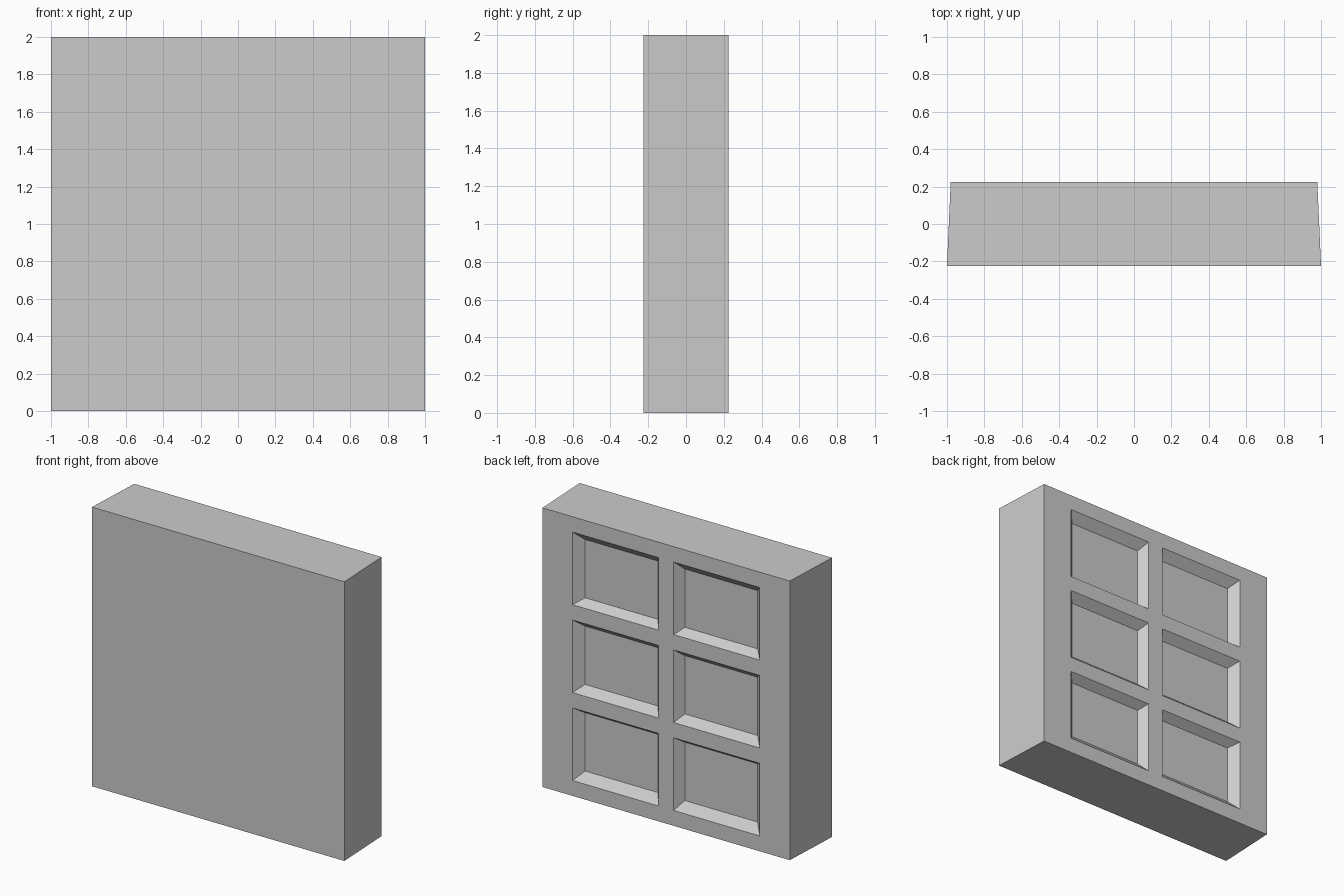
import bpy
import bmesh

default_cube = bpy.data.objects.get("Cube")
if default_cube:
    bpy.data.objects.remove(default_cube, do_unlink=True)

HALF_DEPTH = 0.225
HALF_FRONT = 1.0
HALF_BACK = 0.98
POCKET_DEPTH = 0.06
POCKET_DRAFT = 0.048
FLOOR_SCALE = 0.985   # pocket floors draw slightly toward the centre

# Single grey material
grey = bpy.data.materials.new("plain_grey")
grey.use_nodes = True
colour = (0.6, 0.6, 0.6, 1.0)
grey.diffuse_color = colour
grey.node_tree.nodes["Principled BSDF"].inputs["Base Color"].default_value = colour

# Back frame: grid lines along the rims of the pockets
xs = [-HALF_BACK, -0.742, -0.06, 0.06, 0.742, HALF_BACK]
zs = [0.0]
for row in range(3):
    base = 0.11 + row * 0.63
    zs += [base, base + 0.52]
zs.append(2.0)

bm = bmesh.new()
grid = [[bm.verts.new((x, HALF_DEPTH, z)) for z in zs] for x in xs]
pockets = []
for i in range(len(xs) - 1):
    for j in range(len(zs) - 1):
        face = bm.faces.new((grid[i + 1][j], grid[i][j],
                             grid[i][j + 1], grid[i + 1][j + 1]))
        if i % 2 and j % 2:
            pockets.append(face)
bm.normal_update()

# Side walls and front panel
rim = [e for e in bm.edges if e.is_boundary]
sides = bmesh.ops.extrude_edge_only(bm, edges=rim)["geom"]
for v in (g for g in sides if isinstance(g, bmesh.types.BMVert)):
    v.co.y = -HALF_DEPTH
    v.co.x *= HALF_FRONT / HALF_BACK
front_rim = [e for e in bm.edges if e.is_boundary]
bmesh.ops.contextual_create(bm, geom=front_rim)

# Recessed pockets with tapered walls
bmesh.ops.inset_individual(bm, faces=pockets, thickness=POCKET_DRAFT,
                           depth=-POCKET_DEPTH, use_even_offset=True)
for face in pockets:
    for v in face.verts:
        v.co.x *= FLOOR_SCALE
        v.co.y = HALF_DEPTH - POCKET_DEPTH
        v.co.z = 1.0 + (v.co.z - 1.0) * FLOOR_SCALE

bmesh.ops.recalc_face_normals(bm, faces=bm.faces[:])
mesh = bpy.data.meshes.new("panel_block")
bm.to_mesh(mesh)
bm.free()
mesh.materials.append(grey)
panel = bpy.data.objects.new("panel_block", mesh)
bpy.context.collection.objects.link(panel)
